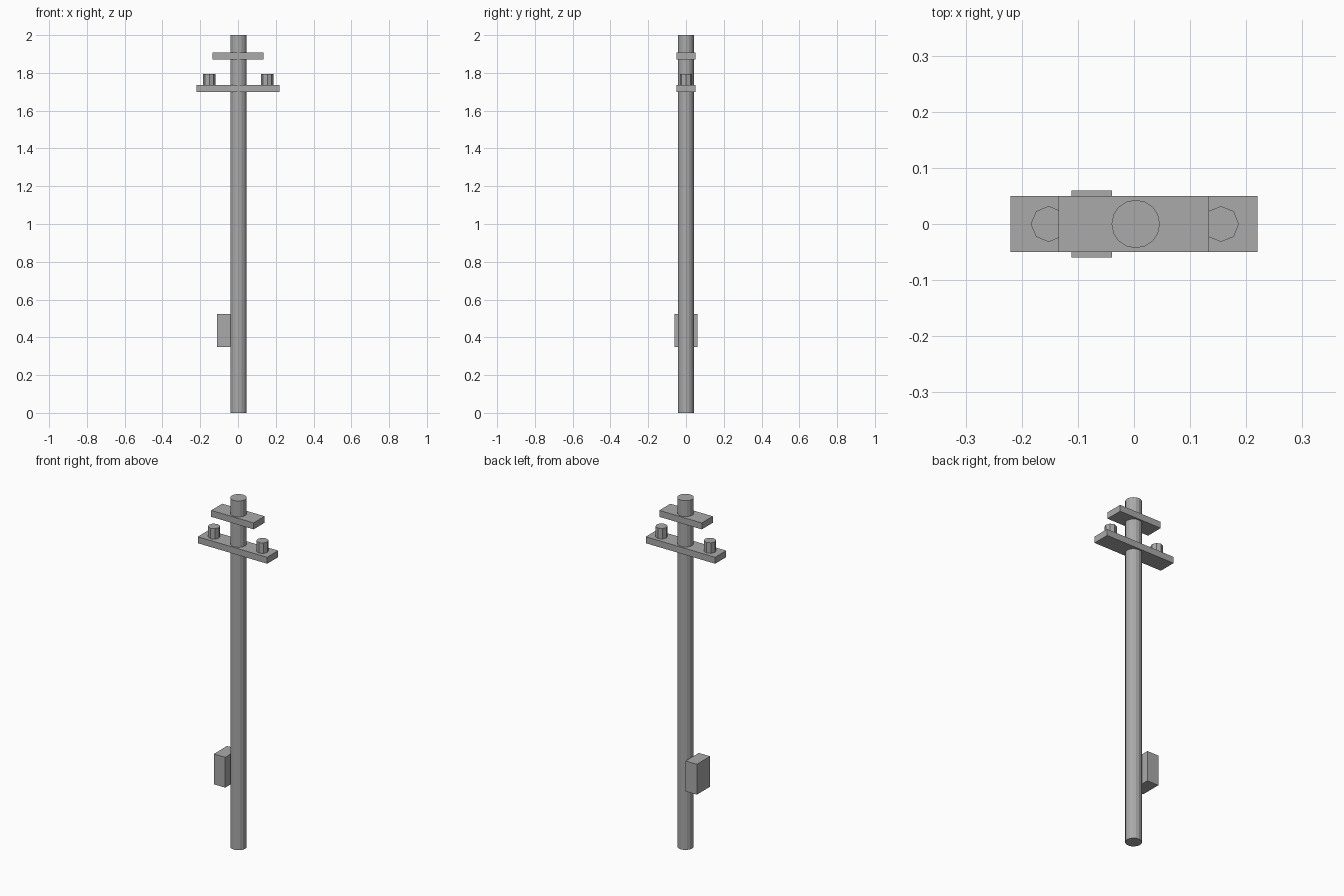
import bpy
import math

cube = bpy.data.objects.get("Cube")
if cube:
    bpy.data.objects.remove(cube, do_unlink=True)

# Single plain grey
GREY = (0.4, 0.4, 0.4, 1.0)
grey = bpy.data.materials.new("plain grey")
grey.use_nodes = True
grey.diffuse_color = GREY
grey.node_tree.nodes["Principled BSDF"].inputs["Base Color"].default_value = GREY


def finish(name):
    obj = bpy.context.object
    obj.name = name
    obj.data.name = name
    obj.data.materials.append(grey)
    return obj


def box(name, low, high):
    centre = [(a + b) / 2 for a, b in zip(low, high)]
    bpy.ops.mesh.primitive_cube_add(size=1, location=centre)
    obj = finish(name)
    obj.scale = [b - a for a, b in zip(low, high)]
    bpy.ops.object.transform_apply(location=False, rotation=False, scale=True)


def post(name, x, radius, bottom, top, sides):
    # Start the ring with a corner on the x axis
    bpy.ops.mesh.primitive_cylinder_add(
        vertices=sides, radius=radius, depth=top - bottom,
        location=(x, 0, (bottom + top) / 2), rotation=(0, 0, math.pi / 2))
    finish(name)


# Upright pole
post("pole", 0.003, 0.043, 0, 2, 16)

# Crossarms
box("upper_crossarm", (-0.135, -0.05, 1.872), (0.134, 0.05, 1.909))
box("lower_crossarm", (-0.22, -0.05, 1.698), (0.22, 0.05, 1.735))

# Insulators standing on the lower arm
for side, x in (("right", -0.152), ("left", 0.155)):
    post(side + "_insulator", x, 0.032, 1.735, 1.795, 8)

# Junction box on the right of the pole
box("junction_box", (-0.111, -0.06, 0.35), (-0.039, 0.06, 0.524))
